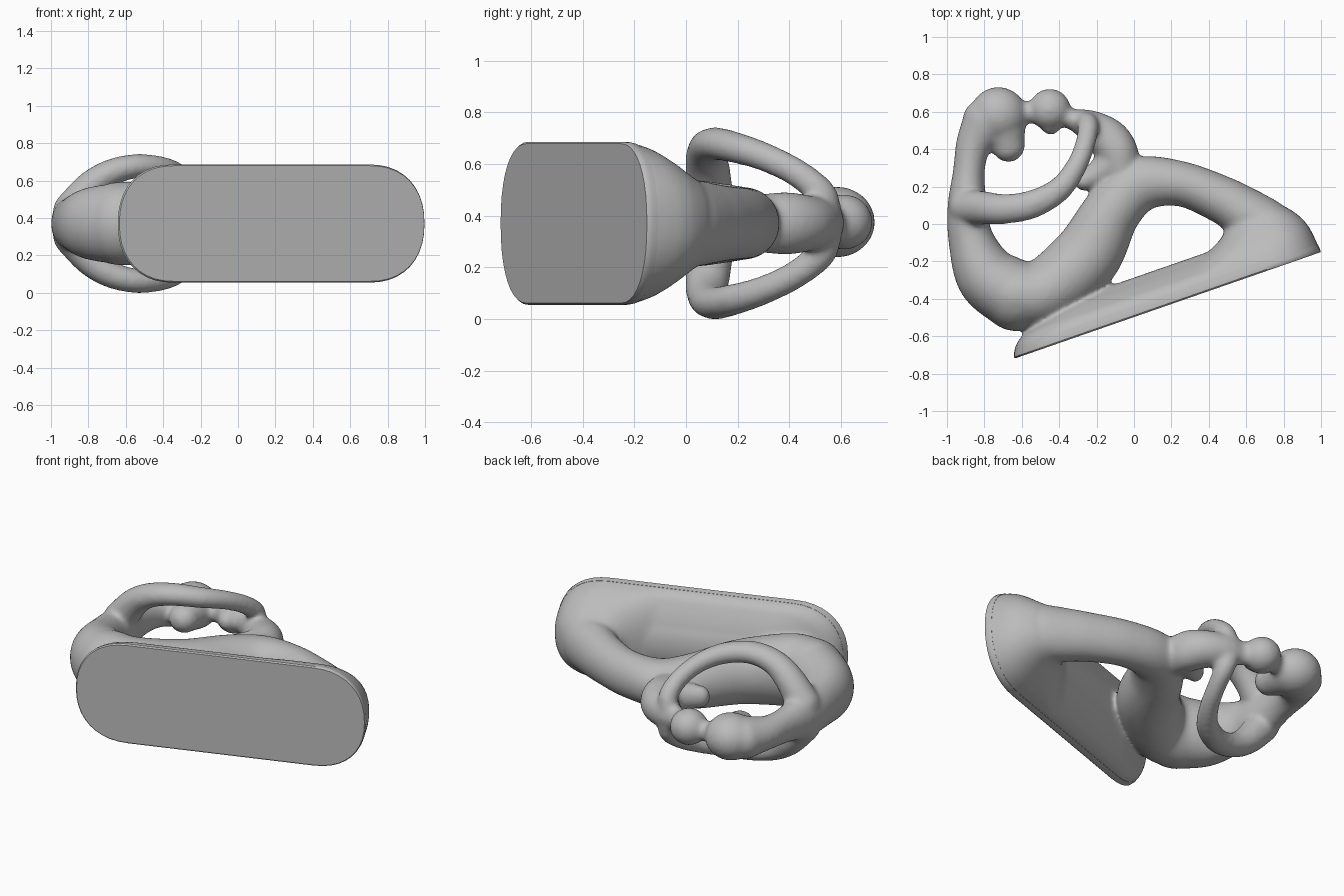
import bpy, bmesh, math
from mathutils import Vector

if "Cube" in bpy.data.objects:
    bpy.data.objects.remove(bpy.data.objects["Cube"], do_unlink=True)

ZC = 0.37                                       # symmetry plane height
ORIGIN = Vector((-0.64, -0.72, ZC))             # left end of the base sole
ALONG = Vector((1.64, 0.57, 0)).normalized()    # direction along the sole
INWARD = Vector((-ALONG.y, ALONG.x, 0))         # from the sole into the figure
LENGTH = 1.736
UP = Vector((0, 0, 1))

stone = bpy.data.materials.new("grey stone")
stone.use_nodes = True
GREY = (0.5, 0.5, 0.5, 1)
stone.diffuse_color = GREY
stone.node_tree.nodes["Principled BSDF"].inputs["Base Color"].default_value = GREY


def make_object(name, bm):
    bmesh.ops.recalc_face_normals(bm, faces=bm.faces[:])
    mesh = bpy.data.meshes.new(name)
    bm.to_mesh(mesh)
    bm.free()
    mesh.materials.append(stone)
    ob = bpy.data.objects.new(name, mesh)
    bpy.context.scene.collection.objects.link(ob)
    return ob


def loft(bm, rings):
    """Skin a list of equal point rings and close both ends."""
    loops = [[bm.verts.new(p) for p in ring] for ring in rings]
    n = len(loops[0])
    for a, b in zip(loops, loops[1:]):
        for i in range(n):
            j = (i + 1) % n
            bm.faces.new((a[i], a[j], b[j], b[i]))
    bm.faces.new(loops[0][::-1])
    bm.faces.new(loops[-1])


def spline(keys, steps=8):
    """Catmull-Rom through rows of (x, y, z, in-plane radius, z radius)."""
    k = [Vector(r) for r in keys]
    k = [2 * k[0] - k[1]] + k + [2 * k[-1] - k[-2]]
    out = []
    for i in range(1, len(k) - 2):
        a, b, c, d = k[i - 1:i + 3]
        for s in range(steps):
            t = s / steps
            out.append(0.5 * (2 * b + (c - a) * t + (2 * a - 5 * b + 4 * c - d) * t * t
                              + (3 * b - a - 3 * c + d) * t ** 3))
    return out + [k[-2]]


def limb(bm, keys, sides=28):
    """Tapered elliptical tube with rounded ends, kept above the sole."""
    pts = spline(keys)
    pos = [Vector(p[:3]) for p in pts]
    tan = [(pos[min(i + 1, len(pos) - 1)] - pos[max(i - 1, 0)]).normalized()
           for i in range(len(pos))]
    stations = [(pos[i], tan[i], pts[i][3], pts[i][4]) for i in range(len(pos))]

    def cap(st, sign):
        p, t, r, rz = st
        return [(p + t * sign * r * math.sin(a), t, r * math.cos(a), rz * math.cos(a))
                for a in (0.3, 0.6, 0.9, 1.2, 1.45)]

    stations = cap(stations[0], -1)[::-1] + stations + cap(stations[-1], 1)
    rings = []
    for p, t, r, rz in stations:
        w = (UP - t * t.z).normalized()
        u = w.cross(t)
        ring = []
        for i in range(sides):
            a = math.tau * i / sides
            q = p + u * r * math.cos(a) + w * rz * math.sin(a)
            depth = (q - ORIGIN).dot(INWARD)
            if depth < 0.03:
                q += INWARD * (0.03 - depth)
            ring.append(q)
        rings.append(ring)
    loft(bm, rings)


def flat(rows):
    """Rows of (x, y, radius, z radius) lying in the symmetry plane."""
    return [(x, y, ZC, r, rz) for x, y, r, rz in rows]


def blob(bm, center, radii):
    made = bmesh.ops.create_uvsphere(bm, u_segments=32, v_segments=20, radius=1)
    for v in made["verts"]:
        v.co = Vector(center) + Vector(v.co[i] * radii[i] for i in range(3))


def sole_ring(depth, left, right, half, n=20):
    """Rounded slot outline at a given depth above the sole."""
    ring = []
    x0, x1 = left + half, LENGTH - right - half
    for cx, start in ((x1, -0.5), (x0, 0.5)):
        for i in range(n + 1):
            a = math.pi * (start + i / n)
            c, s = math.cos(a), math.sin(a)
            e = 2 / 2.25
            du = math.copysign(abs(c) ** e, c) * half
            dz = math.copysign(abs(s) ** e, s) * half
            ring.append(ORIGIN + ALONG * (cx + du) + INWARD * depth + UP * dz)
    return ring


# Base: slot-shaped plate with a crisp sole
bm = bmesh.new()
loft(bm, [sole_ring(*row) for row in (
    (0.0, 0.006, 0.004, 0.309), (0.008, 0.0, 0.0, 0.316),
    (0.025, 0.006, 0.0, 0.316), (0.045, 0.018, 0.003, 0.311))])
base = make_object("base_plate", bm)
bpy.context.view_layer.objects.active = base
base.select_set(True)
bpy.ops.object.shade_smooth_by_angle(angle=math.radians(40))
base.select_set(False)

# Seated figure and child, blended into one surface
bm = bmesh.new()

# Sloping upper side of the base
loft(bm, [sole_ring(*row) for row in (
    (0.004, 0.002, 0.002, 0.315), (0.025, 0.007, 0.002, 0.315),
    (0.055, 0.022, 0.004, 0.309), (0.08, 0.045, 0.006, 0.298),
    (0.105, 0.085, 0.010, 0.275),
    (0.14, 0.2, 0.02, 0.21), (0.165, 0.32, 0.06, 0.15), (0.18, 0.42, 0.1, 0.08))])
# Foot of the leg widening into the end of the base
loft(bm, [sole_ring(*row) for row in (
    (0.03, 0.8, 0.004, 0.308), (0.1, 0.92, 0.008, 0.293), (0.15, 1.05, 0.016, 0.262),
    (0.2, 1.17, 0.034, 0.227), (0.24, 1.25, 0.058, 0.195), (0.28, 1.29, 0.088, 0.172),
    (0.34, 1.32, 0.165, 0.12))])
# Ridge joining the leg, base and hips
ridge = [ORIGIN + ALONG * d + INWARD * 0.1 for d in (0.3, 0.7, 1.1, 1.45)]
limb(bm, [(*p, .1, .18) for p in ridge])
# Hips, back, shoulders and neck
limb(bm, flat([(-0.63, -0.385, .19, .22), (-0.785, -0.275, .17, .195),
               (-0.872, -0.08, .122, .15), (-0.89, 0.1, .107, .14),
               (-0.883, 0.28, .085, .105), (-0.858, 0.42, .096, .1),
               (-0.79, 0.54, .135, .125)]))
# Thigh, knee and lower leg
limb(bm, flat([(-0.64, -0.375, .18, .225), (-0.48, -0.365, .18, .22),
               (-0.26, -0.18, .185, .19), (-0.115, 0.07, .155, .165),
               (0.03, 0.21, .148, .143), (0.25, 0.215, .121, .14),
               (0.47, 0.13, .127, .15), (0.6, 0.055, .138, .165),
               (0.7, 0.005, .135, .17)]))
# Large head with its face pointing down
blob(bm, (-0.725, 0.583, ZC + 0.005), (.152, .15, .138))
limb(bm, flat([(-0.7, 0.53, .125, .12), (-0.672, 0.42, .09, .087)]))
# Touching foreheads
limb(bm, flat([(-0.65, 0.59, .06, .06), (-0.46, 0.605, .06, .06)]))
# Child: head, face, body and legs
blob(bm, (-0.45, 0.612, ZC + 0.005), (.112, .112, .108))
limb(bm, flat([(-0.45, 0.57, .08, .08), (-0.445, 0.53, .055, .06)]))
limb(bm, flat([(-0.43, 0.6, .055, .07), (-0.33, 0.56, .057, .075), (-0.25, 0.53, .085, .095),
               (-0.15, 0.465, .11, .11), (-0.09, 0.39, .11, .122), (-0.07, 0.3, .1, .115)]))
limb(bm, flat([(-0.1, 0.33, .1, .11), (-0.19, 0.27, .075, .085), (-0.267, 0.23, .054, .068)]))
# Pair of arms looping around the child
for side in (-1, 1):
    rows = ((-0.89, 0.09, .07, .1, .1), (-0.79, 0.085, .195, .088, .085),
            (-0.68, 0.081, .272, .08, .072), (-0.54, 0.107, .307, .076, .065),
            (-0.40, 0.185, .295, .066, .061), (-0.31, 0.305, .257, .057, .056),
            (-0.26, 0.43, .195, .054, .055), (-0.245, 0.525, .115, .057, .058),
            (-0.265, 0.55, .035, .056, .056))
    limb(bm, [(x, y, ZC + side * z, r, rz) for x, y, z, r, rz in rows])

figure = make_object("mother_and_child", bm)
remesh = figure.modifiers.new("blend", 'REMESH')
remesh.mode = 'VOXEL'
remesh.voxel_size = 0.013
remesh.use_smooth_shade = True
soften = figure.modifiers.new("soften", 'SMOOTH')
soften.factor = 0.5
soften.iterations = 16
